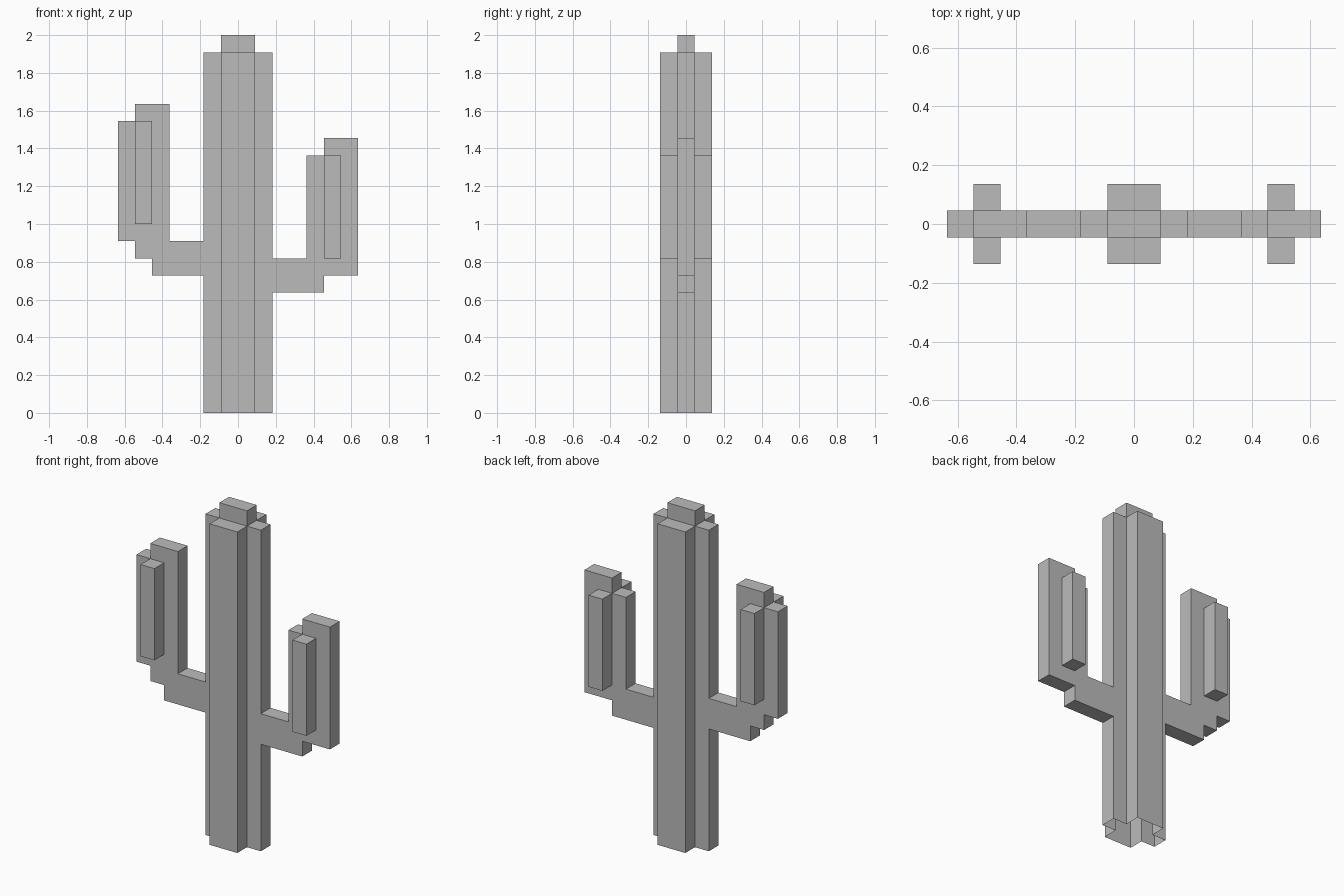
import bpy
import bmesh
from mathutils import Vector

if "Cube" in bpy.data.objects:
    bpy.data.objects.remove(bpy.data.objects["Cube"])

U = 1 / 11  # block size: the model is 22 blocks tall

grey = bpy.data.materials.new("plain grey")
grey.diffuse_color = (0.5, 0.5, 0.5, 1)
grey.use_nodes = True
grey.node_tree.nodes["Principled BSDF"].inputs["Base Color"].default_value = grey.diffuse_color


def extrude(name, points, direction, open_start=False):
    """Extrude a flat outline (in blocks) into a flat-shaded solid."""
    bm = bmesh.new()
    base = bm.faces.new([bm.verts.new(Vector(p) * U) for p in points])
    out = bmesh.ops.extrude_face_region(bm, geom=[base], use_keep_orig=True)
    moved = [g for g in out["geom"] if isinstance(g, bmesh.types.BMVert)]
    bmesh.ops.translate(bm, verts=moved, vec=Vector(direction) * U)
    bmesh.ops.recalc_face_normals(bm, faces=bm.faces[:])
    if open_start:
        bmesh.ops.delete(bm, geom=[base], context='FACES_ONLY')
    mesh = bpy.data.meshes.new(name)
    bm.to_mesh(mesh)
    bm.free()
    mesh.materials.append(grey)
    obj = bpy.data.objects.new(name, mesh)
    bpy.context.collection.objects.link(obj)
    return obj


def box(name, x0, x1, half_y, z0, z1):
    pts = [(x0, -half_y, z0), (x1, -half_y, z0), (x1, half_y, z0), (x0, half_y, z0)]
    return extrude(name, pts, (0, 0, z1 - z0))


def arm(name, outline):
    return extrude(name, [(x, -0.5, z) for x, z in outline], (0, 1, 0))


# Trunk: cross-shaped column, open underneath
quarter = [(2, 0.5), (1, 0.5), (1, 1.5)]
plus = (quarter
        + [(-x, y) for x, y in reversed(quarter)]
        + [(-x, -y) for x, y in quarter]
        + [(x, -y) for x, y in reversed(quarter)])
extrude("trunk", [(x, y, 0) for x, y in plus], (0, 0, 21), open_start=True)
box("trunk_tip", -1, 1, 0.5, 21, 22)

# Left arm with stepped elbow, and its front and back ribs
arm("left_arm", [(-2, 8), (-5, 8), (-5, 9), (-6, 9), (-6, 10), (-7, 10), (-7, 17),
                 (-6, 17), (-6, 18), (-4, 18), (-4, 10), (-2, 10)])
box("left_arm_ribs", -6, -5, 1.5, 11, 17)

# Right arm, lower and shorter
arm("right_arm", [(2, 7), (5, 7), (5, 8), (7, 8), (7, 16), (5, 16),
                  (5, 15), (4, 15), (4, 9), (2, 9)])
box("right_arm_ribs", 5, 6, 1.5, 9, 15)
